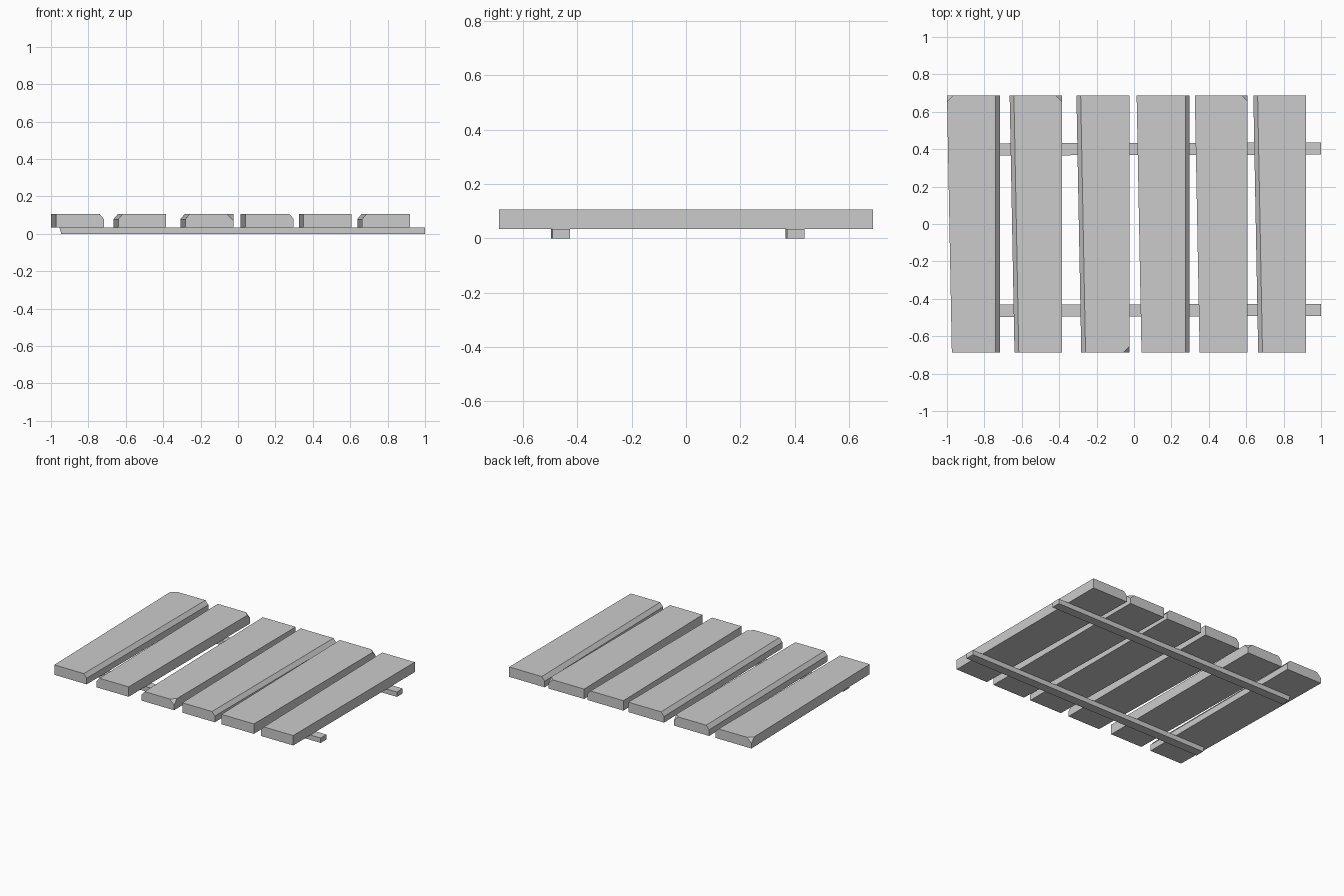
import bpy
import bmesh
from mathutils import Vector
from mathutils.geometry import normal

if "Cube" in bpy.data.objects:
    bpy.data.objects.remove(bpy.data.objects["Cube"], do_unlink=True)

wood = bpy.data.materials.new("plain grey")
wood.use_nodes = True
GREY = (0.6, 0.6, 0.6, 1)
wood.diffuse_color = GREY
wood.node_tree.nodes["Principled BSDF"].inputs["Base Color"].default_value = GREY

FRONT, BACK = -0.688, 0.688
BOTTOM, TOP = 0.035, 0.106
TAPER = 0.026


def prism(outline, low, high):
    """Extrude a flat outline upwards."""
    bm = bmesh.new()
    base = bm.faces.new([bm.verts.new((x, y, low)) for x, y in outline])
    top = bmesh.ops.extrude_face_region(bm, geom=[base])["geom"]
    for v in top:
        if isinstance(v, bmesh.types.BMVert):
            v.co.z = high
    bmesh.ops.recalc_face_normals(bm, faces=bm.faces)
    return bm


def cut(bm, points, inside):
    """Slice off everything beyond the plane through three points."""
    points = [Vector(p) for p in points]
    n = normal(points)
    if n.dot(Vector(inside) - points[0]) > 0:
        n = -n
    bmesh.ops.bisect_plane(bm, geom=bm.verts[:] + bm.edges[:] + bm.faces[:],
                           plane_co=points[0], plane_no=n, clear_outer=True)
    bmesh.ops.holes_fill(bm, edges=[e for e in bm.edges if e.is_boundary])
    bmesh.ops.recalc_face_normals(bm, faces=bm.faces)


def finish(bm, name):
    mesh = bpy.data.meshes.new(name)
    bm.to_mesh(mesh)
    bm.free()
    mesh.materials.append(wood)
    bpy.context.collection.objects.link(bpy.data.objects.new(name, mesh))


def plank(name, left, right, worn_edge, corner):
    """Tapered board with one optional worn long edge and one chipped corner."""
    bm = prism([(left + TAPER, FRONT), (right, FRONT), (right, BACK), (left, BACK)],
               BOTTOM, TOP)
    middle = ((left + right) / 2, 0, BOTTOM)
    if worn_edge:
        sign = 1 if worn_edge == "low_x" else -1
        xf, xb = (left + TAPER, left) if sign == 1 else (right, right)
        cut(bm, [(xf, FRONT, TOP - 0.027), (xb, BACK, TOP - 0.027),
                 (xb + sign * 0.023, BACK, TOP)], middle)
    if corner:
        x, sx, y, sy = {"back_low": (left, 1, BACK, -1),
                        "back_high": (right, -1, BACK, -1),
                        "front_high": (right, -1, FRONT, 1)}[corner]
        size = 0.034
        cut(bm, [(x + sx * size, y, TOP), (x, y + sy * size, TOP),
                 (x, y, TOP - size)], middle)
    finish(bm, name)


# Deck boards, from low x to high x
boards = [(-1.0, -0.717, "high_x", "back_low"),
          (-0.665, -0.385, "low_x", "back_high"),
          (-0.308, -0.025, "low_x", "front_high"),
          (0.014, 0.298, "high_x", None),
          (0.325, 0.608, None, "back_high"),
          (0.638, 0.919, "low_x", None)]
for i, board in enumerate(boards):
    plank(f"plank_{i + 1}", *board)

# Two thin rails under the boards, very slightly skewed, with a sloped end
for name, y in (("front_rail", -0.497), ("back_rail", 0.366)):
    bm = prism([(-0.955, y), (1, y + 0.005), (1, y + 0.07), (-0.955, y + 0.065)],
               0, BOTTOM)
    cut(bm, [(-0.945, y, 0), (-0.945, y + 0.065, 0), (-0.955, y, BOTTOM)],
        (0, y, 0))
    finish(bm, name)
